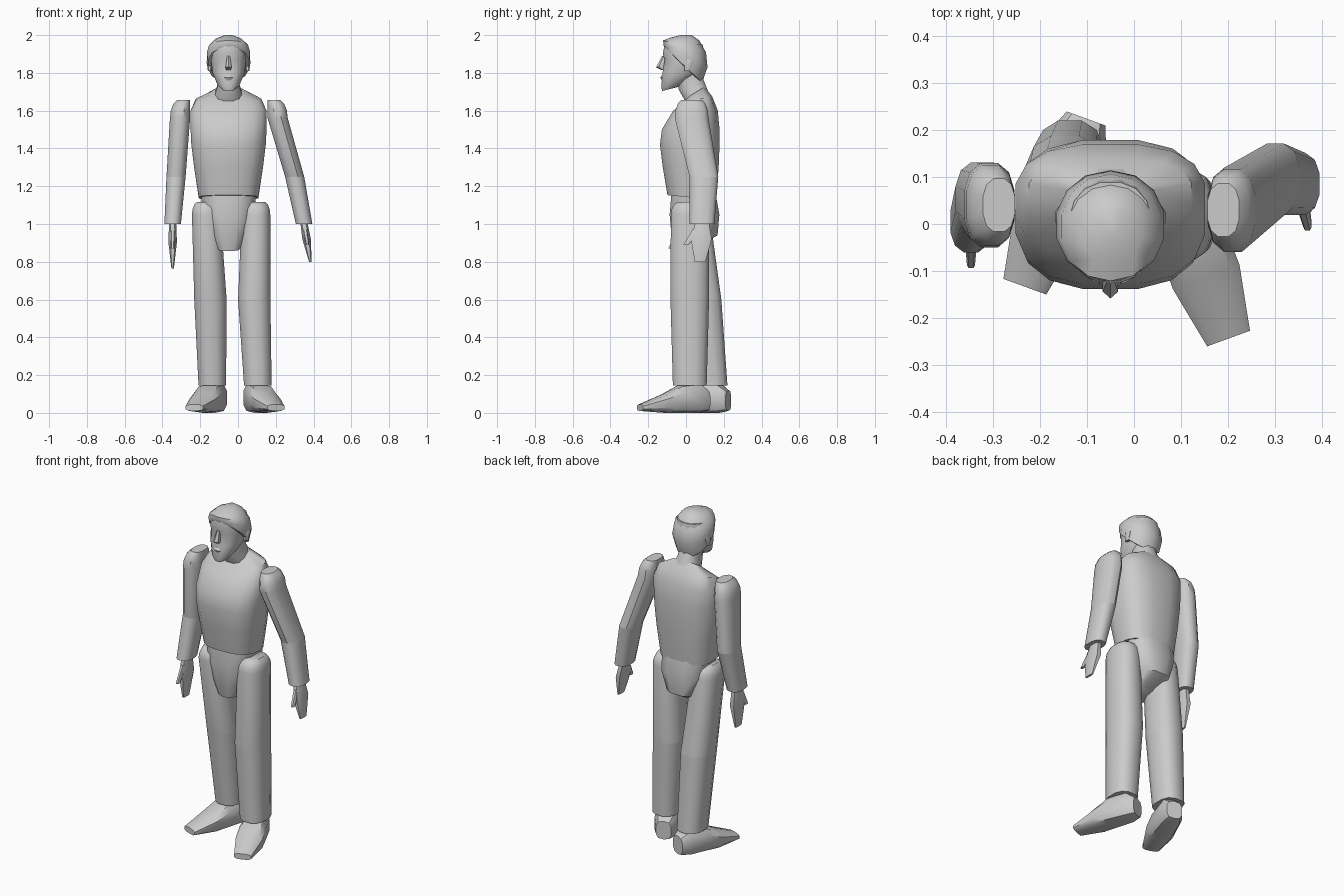
import bpy, bmesh, math
from mathutils import Matrix, Vector

cube = bpy.data.objects.get("Cube")
if cube:
    bpy.data.objects.remove(cube)

grey = bpy.data.materials.new("plain grey")
grey.use_nodes = True
tone = (0.6, 0.6, 0.6, 1)
grey.diffuse_color = tone
grey.node_tree.nodes["Principled BSDF"].inputs["Base Color"].default_value = tone

MIDDLE = -.05  # the trunk leans over the right leg


def superellipse(angle, power):
    c, s = math.cos(angle), math.sin(angle)
    return (math.copysign(abs(c) ** (2 / power), c),
            math.copysign(abs(s) ** (2 / power), s))


def loft(name, rings, sides=12, power=2.5, place=Matrix()):
    """Skin level rings given as (centre, half width, half depth, tilt)."""
    bm = bmesh.new()
    loops = []
    for centre, half_width, half_depth, tilt in rings:
        loop = []
        for i in range(sides):
            u, v = superellipse(math.tau * (i + .5) / sides, power)
            dx, dy = u * half_width, v * half_depth
            loop.append(bm.verts.new(centre + Vector((dx, dy, tilt * dy))))
        loops.append(loop)
    for low, high in zip(loops, loops[1:]):
        for i in range(sides):
            j = (i + 1) % sides
            bm.faces.new((low[i], low[j], high[j], high[i]))
    bm.faces.new(loops[0])
    bm.faces.new(loops[-1])
    bm.transform(place)
    bmesh.ops.recalc_face_normals(bm, faces=bm.faces)
    mesh = bpy.data.meshes.new(name)
    bm.to_mesh(mesh)
    bm.free()
    mesh.materials.append(grey)
    obj = bpy.data.objects.new(name, mesh)
    bpy.context.collection.objects.link(obj)
    bpy.ops.object.select_all(action="DESELECT")
    bpy.context.view_layer.objects.active = obj
    obj.select_set(True)
    bpy.ops.object.shade_smooth_by_angle(angle=math.radians(40))


def profile(name, rows, x=MIDDLE, **options):
    """Symmetric part from rows of (height, half width, front, back, tilt)."""
    rings = []
    for height, half_width, front, back, *tilt in rows:
        centre = Vector((x, (front + back) / 2, height))
        rings.append((centre, half_width, (back - front) / 2, sum(tilt)))
    loft(name, rings, **options)


def limb(name, points, sizes, dome=0, inward=0, **options):
    """Tapered part through points, closed at its start by an optional dome."""
    rings = [(Vector(p), *size, 0) for p, size in zip(points, sizes)]
    if dome:
        root, width, depth, _ = rings[0]
        for angle in map(math.radians, (25, 50, 75)):
            shrink = (1 + math.cos(angle)) / 2
            shift = Vector((inward * width * (1 - shrink), 0, dome * math.sin(angle)))
            rings.insert(0, (root + shift, width * shrink, depth * shrink, 0))
    loft(name, rings, **options)


# Trunk
profile("torso", [
    (1.14, .16, -.1, .16, -.1),
    (1.3, .185, -.125, .175),
    (1.42, .2, -.14, .18),
    (1.5, .204, -.13, .18),
    (1.6, .204, -.07, .17),
    (1.66, .175, -.01, .14, .2),
    (1.7, .08, .01, .1, .6)], sides=16, power=2.7)
profile("pelvis", [
    (.87, .06, -.06, .07, .2),
    (.94, .1, -.08, .17),
    (1.05, .14, -.09, .18),
    (1.16, .15, -.08, .16)], power=2.8)
profile("neck", [
    (1.67, .08, 0, .12, .5),
    (1.73, .06, -.04, .1, .3),
    (1.8, .06, -.05, .08)])

# Head
profile("face", [
    (1.715, .035, -.127, -.04, .25),
    (1.74, .06, -.132, 0, .2),
    (1.8, .086, -.126, .07),
    (1.87, .095, -.114, .09),
    (1.9, .097, -.125, .1),
    (1.95, .09, -.115, .09)], sides=16, power=2.3)
profile("hair", [
    (1.84, .1, -.1, .07, -.95),
    (1.845, .112, -.118, .085, -.95),
    (1.895, .117, -.12, .114, -.55),
    (1.94, .106, -.121, .106, -.28),
    (1.98, .07, -.08, .07, -.1),
    (2, .02, -.03, .03)], sides=14, power=2.1)
profile("nose", [
    (1.815, .014, -.13, -.1),
    (1.83, .019, -.158, -.1),
    (1.89, .008, -.126, -.1)], sides=6, power=2)
profile("mouth", [
    (1.76, .02, -.13, -.1),
    (1.775, .026, -.138, -.1),
    (1.79, .02, -.128, -.1)], sides=8, power=2)
for label, side in (("left", 1), ("right", -1)):
    profile(label + "_ear", [
        (1.81, .01, -.01, .02),
        (1.86, .018, -.01, .04),
        (1.88, .01, 0, .04)], x=MIDDLE + side * .1, sides=8)


# Arms and hands
def arm(label, side, shoulder, elbow, wrist, reach, drift):
    shoulder_size, elbow_size, wrist_size = (.055, .092), (.052, .078), (.045, .067)
    limb(label + "_upper_arm", (shoulder, elbow), (shoulder_size, elbow_size),
         dome=.1, inward=-side)
    limb(label + "_forearm", (elbow, wrist), (elbow_size, wrist_size))
    wrist = Vector(wrist)
    fingertip = wrist + Vector((drift, -.01, -reach))
    knuckle = wrist.lerp(fingertip, .4)
    limb(label + "_hand", (wrist, knuckle, fingertip),
         ((.02, .04), (.024, .058), (.007, .03)), sides=8, power=3)
    thumb_root = wrist.lerp(fingertip, .15) + Vector((0, -.02, 0))
    thumb_tip = wrist.lerp(fingertip, .55) + Vector((0, -.08, 0))
    limb(label + "_thumb", (thumb_root, thumb_tip),
         ((.014, .03), (.009, .014)), sides=8, power=3)


arm("left", 1, (.21, .03, 1.56), (.3, .095, 1.25), (.35, .085, 1), .2, .033)
arm("right", -1, (-.307, .04, 1.56), (-.328, .055, 1.25), (-.346, .005, 1), .235, 0)


# Legs and feet
def leg(label, hip, knee, ankle, turn):
    hip_size, knee_size, ankle_size = (.078, .103), (.088, .105), (.075, .092)
    limb(label + "_thigh", (hip, knee), (hip_size, knee_size), dome=.07)
    limb(label + "_shin", (knee, ankle), (knee_size, ankle_size))
    ground = Vector((ankle[0], ankle[1], 0))
    forward = Matrix.Rotation(math.radians(turn), 4, "Z") @ Matrix.Rotation(math.pi / 2, 4, "X")
    # rows run from heel to toe: distance, half width, sole, top
    profile(label + "_foot", [
        (-.1, .045, .01, .12),
        (-.05, .066, 0, .16),
        (.06, .076, 0, .15),
        (.14, .078, 0, .105),
        (.28, .05, .01, .045)],
        x=0, sides=10, power=3, place=Matrix.Translation(ground) @ forward)


leg("left", (.095, .02, 1.05), (.086, .02, .6), (.105, .02, .145), 20)
leg("right", (-.168, .025, 1.05), (-.146, .085, .6), (-.136, .13, .145), -20)
